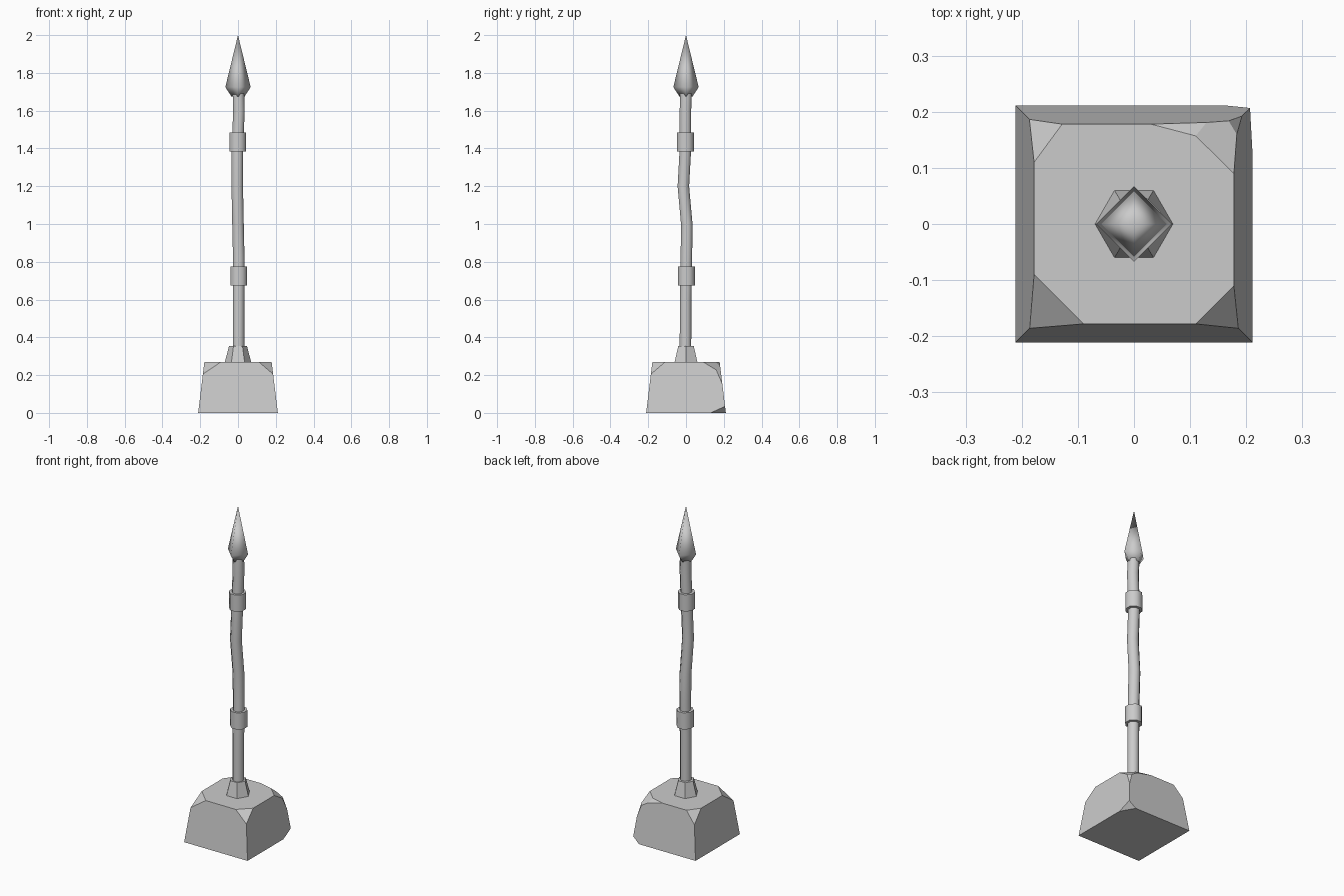
import bpy, bmesh, math
from mathutils import Vector

cube = bpy.data.objects.get("Cube")
if cube:
    bpy.data.objects.remove(cube, do_unlink=True)

GREY = (0.6, 0.6, 0.6, 1)
mat = bpy.data.materials.new("grey")
mat.use_nodes = True
mat.diffuse_color = GREY
bsdf = next(n for n in mat.node_tree.nodes if n.type == 'BSDF_PRINCIPLED')
bsdf.inputs["Base Color"].default_value = GREY


def finish(bm, name, smooth=None):
    bmesh.ops.recalc_face_normals(bm, faces=bm.faces)
    mesh = bpy.data.meshes.new(name)
    bm.to_mesh(mesh)
    bm.free()
    mesh.materials.append(mat)
    obj = bpy.data.objects.new(name, mesh)
    bpy.context.collection.objects.link(obj)
    if smooth:
        bpy.ops.object.select_all(action='DESELECT')
        obj.select_set(True)
        bpy.context.view_layer.objects.active = obj
        bpy.ops.object.shade_smooth_by_angle(angle=math.radians(smooth))
    return obj


def lathe(name, sections, sides, turn=0.0, smooth=None):
    """Skin rings given as (x, y, z, radius); radius 0 makes a point."""
    bm = bmesh.new()
    rings = []
    for x, y, z, r in sections:
        angles = [turn + math.tau * i / sides for i in range(sides)]
        rings.append([bm.verts.new((x + r * math.cos(a), y + r * math.sin(a), z))
                      for a in angles])
    for low, high in zip(rings, rings[1:]):
        for i in range(sides):
            j = (i + 1) % sides
            bm.faces.new((low[i], low[j], high[j], high[i]))
    bm.faces.new(rings[0])
    bm.faces.new(rings[-1])
    bmesh.ops.remove_doubles(bm, verts=bm.verts, dist=1e-5)
    return finish(bm, name, smooth)


# Stone block: tapered cube with its corners chipped off by planes
TOP = 0.27
bm = bmesh.new()
bmesh.ops.create_cube(bm, size=1)
for v in bm.verts:
    half = 0.178 if v.co.z > 0 else 0.211
    v.co = (math.copysign(half, v.co.x), math.copysign(half, v.co.y),
            TOP if v.co.z > 0 else 0)
chips = [
    ((-0.178, -0.09, TOP), (-0.09, -0.178, TOP), (-0.186, -0.186, 0.205)),
    ((0.178, -0.11, TOP), (0.11, -0.178, TOP), (0.186, -0.186, 0.205)),
    ((-0.178, 0.11, TOP), (-0.128, 0.178, TOP), (-0.187, 0.187, 0.2)),
    ((0.178, 0.09, TOP), (0.11, 0.157, TOP), (0.168, 0.185, 0.222)),
    ((0.03, 0.178, TOP), (0.11, 0.157, TOP), (0.11, 0.181, 0.25)),
    ((0.168, 0.185, 0.222), (0.185, 0.165, 0.215), (0.193, 0.193, 0.15)),
    ((0.211, 0.13, 0), (0.165, 0.211, 0), (0.207, 0.207, 0.035)),
]
middle = Vector((0, 0, 0.13))
for a, b, c in chips:
    a, b, c = Vector(a), Vector(b), Vector(c)
    normal = (b - a).cross(c - a).normalized()
    if normal.dot(middle - a) > 0:
        normal = -normal
    bmesh.ops.bisect_plane(bm, geom=bm.verts[:] + bm.edges[:] + bm.faces[:],
                           plane_co=a, plane_no=normal, clear_outer=True)
    rim = [e for e in bm.edges if e.is_boundary]
    bmesh.ops.holes_fill(bm, edges=rim, sides=0)
finish(bm, "stone_block")

# Socket that holds the shaft
lathe("socket", [(0, 0, 0.26, 0.072), (0, 0, 0.355, 0.047)], 6)

# Slightly crooked shaft
shaft = [(0.003, -0.003, 0.3), (0.003, -0.002, 0.6), (0.004, 0.002, 0.82),
         (0, 0.004, 1.0), (-0.004, -0.014, 1.2), (-0.003, -0.003, 1.4),
         (0.005, -0.003, 1.6), (0.002, 0, 1.7)]
lathe("shaft", [p + (0.033,) for p in shaft], 8, math.pi / 8, 50)

# Collars wrapped around the shaft
for name, x, y, z in (("lower_collar", 0.004, 0.002, 0.675),
                      ("upper_collar", -0.001, -0.003, 1.385)):
    lathe(name, [(x, y, z, 0.048), (x, y, z + 0.1, 0.048)], 8, math.pi / 8, 50)

# Four-sided pointed head
lathe("spear_head", [(0, 0, 1.675, 0.035), (0, 0, 1.725, 0.067), (0, 0, 2.0, 0)],
      4, 0, 100)
